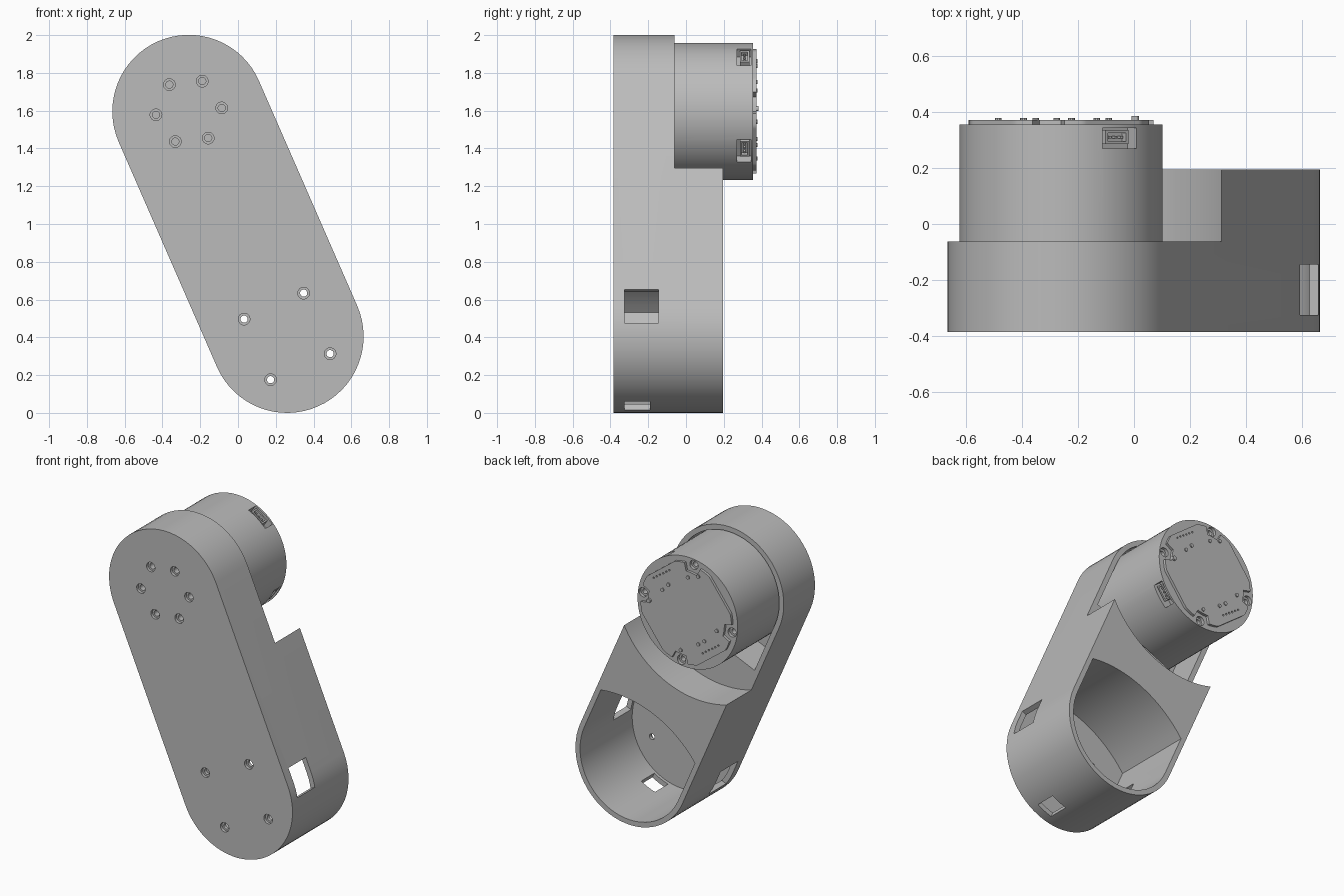
import bpy, bmesh, math
from mathutils import Matrix, Vector

cube = bpy.data.objects.get("Cube")
if cube:
    bpy.data.objects.remove(cube)

TILT = math.radians(-23.6)
LOW = Vector((0.26, 0, 0.405))        # centre of lower round end
SPAN = 1.3                            # distance between round ends
R = 0.405
FRONT, STEP, BACK, MOTOR_BACK = -0.385, -0.062, 0.195, 0.355
FRAME = Matrix.Translation(LOW) @ Matrix.Rotation(TILT, 4, 'Y')
HIGH = FRAME @ Vector((0, 0, SPAN))
MOTOR = Matrix.Translation(HIGH)

grey = bpy.data.materials.new("plain grey")
grey.use_nodes = True
shade = (0.5, 0.5, 0.5, 1)
grey.diffuse_color = shade
grey.node_tree.nodes["Principled BSDF"].inputs["Base Color"].default_value = shade


def arc(cx, cz, r, a0, a1, n):
    """Points on an arc, angles in degrees."""
    angles = [math.radians(a0 + (a1 - a0) * i / n) for i in range(n + 1)]
    return [(cx + r * math.cos(a), cz + r * math.sin(a)) for a in angles]


def circle(cx, cz, r, n=32):
    return arc(cx, cz, r, 0, 360, n)[:-1]


def prism(name, pts, y0, y1, frame):
    """Extrude an x-z outline from y0 to y1."""
    bm = bmesh.new()
    a = [bm.verts.new((x, y0, z)) for x, z in pts]
    b = [bm.verts.new((x, y1, z)) for x, z in pts]
    bm.faces.new(a)
    bm.faces.new(b[::-1])
    for i in range(len(a)):
        j = (i + 1) % len(a)
        bm.faces.new((a[i], b[i], b[j], a[j]))
    bmesh.ops.recalc_face_normals(bm, faces=bm.faces)
    bm.transform(frame)
    me = bpy.data.meshes.new(name)
    bm.to_mesh(me)
    bm.free()
    me.materials.append(grey)
    ob = bpy.data.objects.new(name, me)
    bpy.context.collection.objects.link(ob)
    return ob


def rect(cx, cz, w, h):
    return [(cx - w / 2, cz - h / 2), (cx + w / 2, cz - h / 2),
            (cx + w / 2, cz + h / 2), (cx - w / 2, cz + h / 2)]


def activate(ob):
    bpy.ops.object.select_all(action='DESELECT')
    ob.select_set(True)
    bpy.context.view_layer.objects.active = ob


def cut(target, pts, y0, y1, frame):
    """Subtract an extruded outline from the target."""
    cutter = prism("cutter", pts, y0, y1, frame)
    mod = target.modifiers.new("cut", 'BOOLEAN')
    mod.operation = 'DIFFERENCE'
    mod.solver = 'EXACT'
    mod.object = cutter
    activate(target)
    bpy.ops.object.modifier_apply(modifier=mod.name)
    bpy.data.objects.remove(cutter)


def smooth(ob):
    activate(ob)
    bpy.ops.object.shade_smooth_by_angle(angle=math.radians(30))


# Arm housing: long rounded shell with a curved step below the motor
arm = prism("arm_housing", arc(0, SPAN, R, 0, 180, 32) + arc(0, 0, R, 180, 360, 32),
            FRONT, BACK, FRAME)
cut(arm, circle(0, SPAN, 0.646, 96), STEP, 0.5, FRAME)

# Lower pocket with an arched upper wall
arch_r, arch_top, inner = 0.74, 0.4, 0.372
half = math.degrees(math.asin(inner / arch_r))
cut(arm, arc(0, arch_top - arch_r, arch_r, 90 - half, 90 + half, 16)
    + arc(0, 0, inner, 180, 360, 32), -0.345, 0.5, FRAME)

# Motor pocket, squared off at its lower side
cut(arm, arc(0, SPAN, inner, 0, 180, 32)
    + [(-inner, SPAN - 0.37), (inner, SPAN - 0.37)], -0.3, 0.5, FRAME)

# Side windows and the end window
for side in (-1, 1):
    cut(arm, rect(side * 0.4, 0, 0.16, 0.19), -0.325, -0.145, FRAME)
cut(arm, rect(0, -0.4, 0.11, 0.16), -0.325, -0.19, FRAME)

# Countersunk screw holes in the front plate
screws = [(HIGH.x + x, HIGH.z + z) for x, z in circle(0, 0, 0.175, 6)]
turn = math.radians(-6)
holes = [(Matrix.Translation(HIGH) @ Matrix.Rotation(turn, 4, 'Y'), p, -0.31)
         for p in circle(0, 0, 0.175, 6)]
holes += [(FRAME, (sx * 0.172, sz * 0.175), -0.3) for sx in (-1, 1) for sz in (-1, 1)]
for frame, (x, z), depth in holes:
    cut(arm, circle(x, z, 0.031, 20), -0.5, FRONT + 0.018, frame)
    cut(arm, circle(x, z, 0.019, 20), -0.5, depth, frame)
smooth(arm)

# Motor can
motor = prism("motor_can", circle(0, 0, 0.363, 72), -0.305, MOTOR_BACK, MOTOR)
BOLT = 8
for k in range(4):
    a = math.radians(BOLT + 90 * k)
    x, z = 0.326 * math.cos(a), 0.326 * math.sin(a)
    cut(motor, circle(x, z, 0.03, 20), MOTOR_BACK - 0.02, 0.5, MOTOR)
    cut(motor, circle(x, z, 0.017, 16), MOTOR_BACK - 0.06, 0.5, MOTOR)

# Two cable sockets on the can, each a recess holding a plug with pins
for angle in (54, -36):
    frame = MOTOR @ Matrix.Rotation(math.radians(-angle), 4, 'Y')
    cut(motor, rect(0.35, 0, 0.1, 0.15), 0.27, 0.343, frame)
    plug = prism("socket_plug", rect(0.326, 0.01, 0.055, 0.1), 0.285, 0.335, frame)
    cut(plug, rect(0.35, 0.01, 0.04, 0.08), 0.295, 0.325, frame)
    for z in (-0.015, 0.01, 0.035):
        prism("socket_pin", rect(0.335, z, 0.025, 0.01), 0.305, 0.315, frame)
smooth(motor)

# Rear cover plate: flattened on the diagonals and notched at the bolts
outline = []
for i in range(180):
    deg = i * 2
    off = (deg - BOLT + 45) % 90 - 45
    flat = 0.305 / math.cos(math.radians(45 - abs(off)))
    r = 0.278 if abs(off) < 9 else min(0.33, flat)
    a = math.radians(deg)
    outline.append((r * math.cos(a), r * math.sin(a)))
cover = prism("rear_cover", outline, MOTOR_BACK - 0.005, 0.372, MOTOR)

# Small parts and contact holes on the cover
chips = [(-.015, .24), (-.09, .266), (.127, .155), (.17, .11), (-.224, -.055),
         (-.134, -.146), (-.09, -.178), (.037, -.25)]
for x, z in chips:
    prism("cover_chip", circle(x, z, 0.012, 10), 0.37, 0.379, MOTOR)
for i in range(6):
    t = i / 5
    cut(cover, circle(0.235 - 0.115 * t, 0.17 + 0.08 * t, 0.006, 8), 0.364, 0.5, MOTOR)
    cut(cover, circle(-0.235 + 0.115 * t, -0.15 - 0.08 * t, 0.006, 8), 0.364, 0.5, MOTOR)
prism("cover_post", circle(0.265, 0.015, 0.014, 12), 0.37, 0.385, MOTOR)
smooth(cover)
